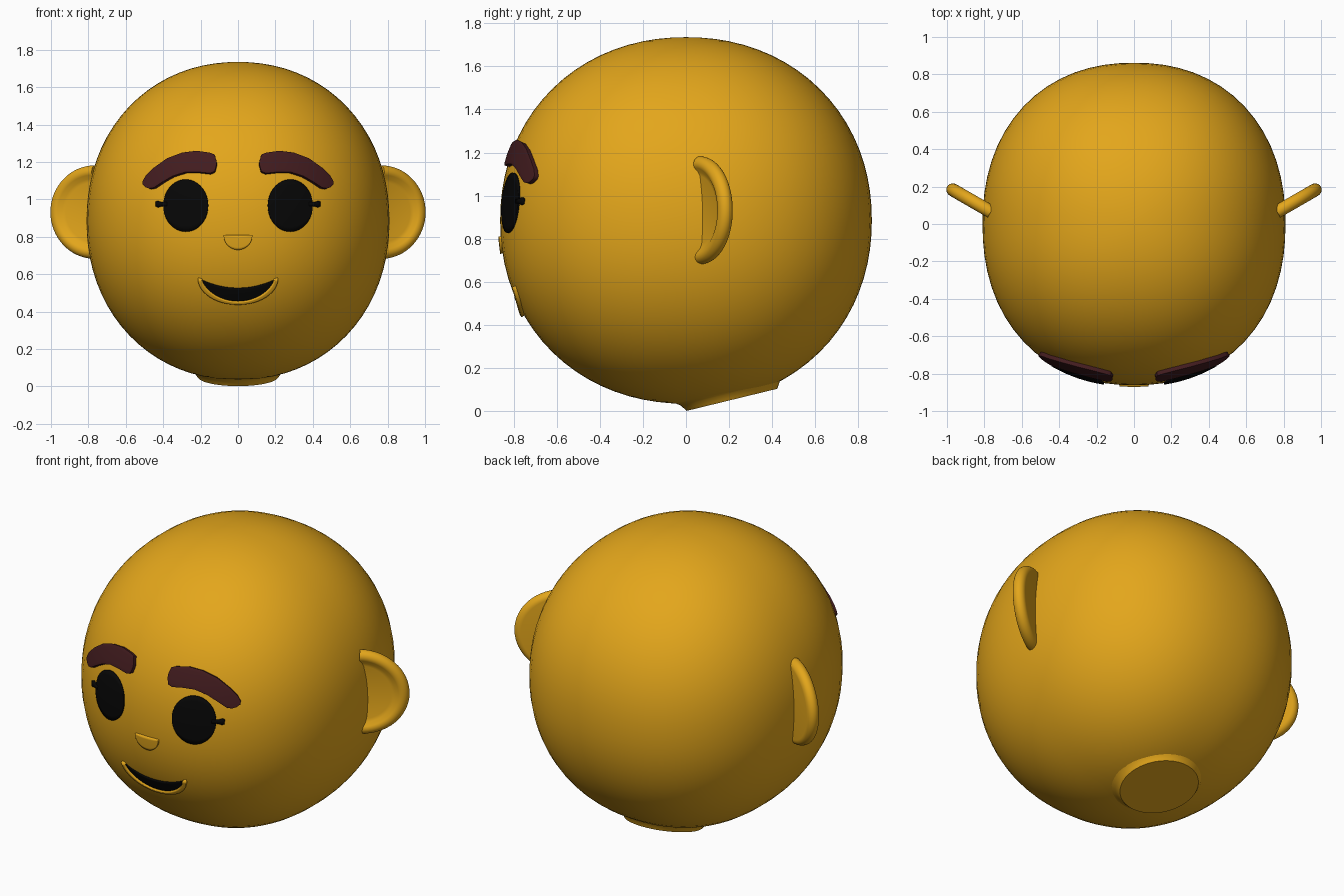
import bpy, bmesh, math
from mathutils import Matrix, Vector

cube = bpy.data.objects.get("Cube")
if cube:
    bpy.data.objects.remove(cube, do_unlink=True)

RX, RY, RZ, CZ = 0.81, 0.862, 0.85, 0.885   # head radii and centre height
P, Q = 2.2, 2.1                             # head fullness around and up


def material(name, color):
    m = bpy.data.materials.new(name)
    m.use_nodes = True
    m.diffuse_color = (*color, 1)
    m.node_tree.nodes["Principled BSDF"].inputs["Base Color"].default_value = (*color, 1)
    return m


SKIN = material("golden skin", (0.77, 0.382, 0.011))
BROWN = material("dark brown", (0.055, 0.0115, 0.0135))
BLACK = material("black", (0.002, 0.002, 0.002))


def finish(bm, name, mat, thickness=0, bevel=0):
    mesh = bpy.data.meshes.new(name)
    bm.to_mesh(mesh)
    bm.free()
    mesh.materials.append(mat)
    obj = bpy.data.objects.new(name, mesh)
    bpy.context.collection.objects.link(obj)
    if thickness:
        mod = obj.modifiers.new("thickness", "SOLIDIFY")
        mod.thickness, mod.offset = thickness, -1
    if bevel:
        mod = obj.modifiers.new("soft edge", "BEVEL")
        mod.width, mod.segments = bevel, 2
        mod.limit_method, mod.angle_limit = "ANGLE", math.radians(50)
    bpy.ops.object.select_all(action="DESELECT")
    obj.select_set(True)
    bpy.context.view_layer.objects.active = obj
    bpy.ops.object.shade_smooth_by_angle(angle=math.radians(40))
    return obj


def lathe(name, profile, sweep, steps, matrix, mat):
    """Spin an (r, z) profile about local z, centred on local +x."""
    bm = bmesh.new()
    vs = [bm.verts.new((r, 0, z)) for r, z in profile]
    edges = [bm.edges.new(pair) for pair in zip(vs, vs[1:])]
    bmesh.ops.rotate(bm, verts=vs, cent=(0, 0, 0), matrix=Matrix.Rotation(-sweep / 2, 3, "Z"))
    bmesh.ops.spin(bm, geom=vs + edges, cent=(0, 0, 0), axis=(0, 0, 1), angle=sweep, steps=steps)
    bmesh.ops.remove_doubles(bm, verts=bm.verts, dist=1e-5)
    if sweep < 6:
        bmesh.ops.holes_fill(bm, edges=[e for e in bm.edges if e.is_boundary])
    bmesh.ops.transform(bm, matrix=matrix, verts=bm.verts)
    bmesh.ops.recalc_face_normals(bm, faces=bm.faces)
    return finish(bm, name, mat)


def on_face(x, z, lift):
    """Point at x, z on the front of the head, raised outward by lift."""
    k = 1 + lift / RY
    ring = (1 - abs((z - CZ) / (k * RZ)) ** Q) ** (1 / Q)
    y = -k * RY * max(0, ring ** P - abs(x / (k * RX)) ** P) ** (1 / P)
    return Vector((x, y, z))


def face_strip(name, columns, lift, mat, thickness, bevel=0, side=1, rows=6):
    """Patch that hugs the face, given (top, bottom) pairs of x, z points."""
    bm = bmesh.new()
    grid = []
    for (x0, z0), (x1, z1) in columns:
        ts = [i / rows for i in range(rows + 1)]
        grid.append([bm.verts.new(on_face(side * (x0 + (x1 - x0) * t), z0 + (z1 - z0) * t, lift))
                     for t in ts])
    for a, b in zip(grid, grid[1:]):
        for i in range(rows):
            bm.faces.new((a[i], a[i + 1], b[i + 1], b[i]))
    bmesh.ops.remove_doubles(bm, verts=bm.verts, dist=1e-5)
    bm.normal_update()
    if sum(f.normal.y for f in bm.faces) > 0:
        bmesh.ops.reverse_faces(bm, faces=bm.faces)
    return finish(bm, name, mat, thickness, bevel)


# Head: slightly squared ball
bm = bmesh.new()
bmesh.ops.create_uvsphere(bm, u_segments=64, v_segments=40, radius=1)
for v in bm.verts:
    x, y, z = (abs(c) for c in v.co)
    v.co /= ((x ** P + y ** P) ** (Q / P) + z ** Q) ** (1 / Q)
bmesh.ops.transform(bm, verts=bm.verts,
                    matrix=Matrix.Translation((0, 0, CZ)) @ Matrix.Diagonal((RX, RY, RZ, 1)))
finish(bm, "head", SKIN)

# Neck: short flared collar with a flat, tilted underside
neck_profile = [(0, 0), (0.216, 0), (0.223, 0.01), (0.236, 0.03), (0.262, 0.049),
                (0.31, 0.065), (0.4, 0.11)]
neck_place = Matrix.Translation((0, 0.213, 0.053)) @ Matrix.Rotation(math.radians(13.7), 4, "X")
lathe("neck", neck_profile, math.tau, 48, neck_place, SKIN)

# Ear profile: flush back, round rim, shallow dished front
TUBE = 0.035
rim = [(0.215 + TUBE * math.sin(a), TUBE * math.cos(a))
       for a in [math.radians(15 * i) for i in range(15)]]
ear_profile = [(0, 0.03)] + rim + [(0.178, -0.017), (0.16, -0.012), (0, -0.01)]

# Eyebrow outline as (top, bottom) pairs from the inner end outward
brow = [((.115, 1.205), (.115, 1.185)), ((.125, 1.24), (.125, 1.15)), ((.15, 1.25), (.15, 1.14)),
        ((.22, 1.26), (.21, 1.147)), ((.3, 1.25), (.28, 1.147)), ((.38, 1.22), (.35, 1.125)),
        ((.45, 1.17), (.41, 1.09)), ((.495, 1.125), (.45, 1.063)), ((.512, 1.095), (.475, 1.058)),
        ((.51, 1.08), (.495, 1.065))]

# Eye and lash outlines
eye = []
for i in range(25):
    a = math.pi * i / 24
    x, h = 0.28 - 0.12 * math.cos(a), 0.14 * math.sin(a)
    eye.append(((x, 0.967 + h), (x, 0.967 - h)))
lash = [((x, 0.975 + h), (x, 0.975 - h))
        for x, h in [(0.38, 0.01), (0.415, 0.011), (0.43, 0.017), (0.442, 0.012)]]

for word, s in (("left", 1), ("right", -1)):
    c, n = math.cos(math.radians(30)), 0.5
    place = Matrix(((c * s * 1.08, 0, -n * s, 0.765 * s),
                    (n * 1.08, 0, c, 0.065),
                    (0, 1, 0, 0.932),
                    (0, 0, 0, 1)))
    lathe(word + "_ear", ear_profile, math.pi, 32, place, SKIN)
    face_strip(word + "_eyebrow", brow, 0.022, BROWN, 0.04, 0.008, s)
    face_strip(word + "_eye", eye, 0.008, BLACK, 0.009, 0, s, 10)
    face_strip(word + "_eyelash", lash, 0.011, BLACK, 0.018, 0, s, 2)

# Nose: small half disc with a straight top; mouth: dark crescent with a raised lower lip
nose, mouth, lip = [], [], []
for i in range(25):
    a = math.pi * i / 24
    u, d = -math.cos(a), math.sin(a)
    nose.append(((0.077 * u, 0.81), (0.077 * u, 0.81 - 0.08 * d)))
    inner = (0.194 * u, 0.569 - 0.119 * d ** 1.3)
    mouth.append(((0.194 * u, 0.569 - 0.044 * d ** 2), inner))
    lip.append((inner, (0.215 * u, 0.577 - 0.141 * d)))
face_strip("nose", nose, 0.011, SKIN, 0.025)
face_strip("mouth", mouth, 0.004, BLACK, 0.009)
face_strip("lower_lip", lip, 0.015, SKIN, 0.03, 0, 1, 3)
